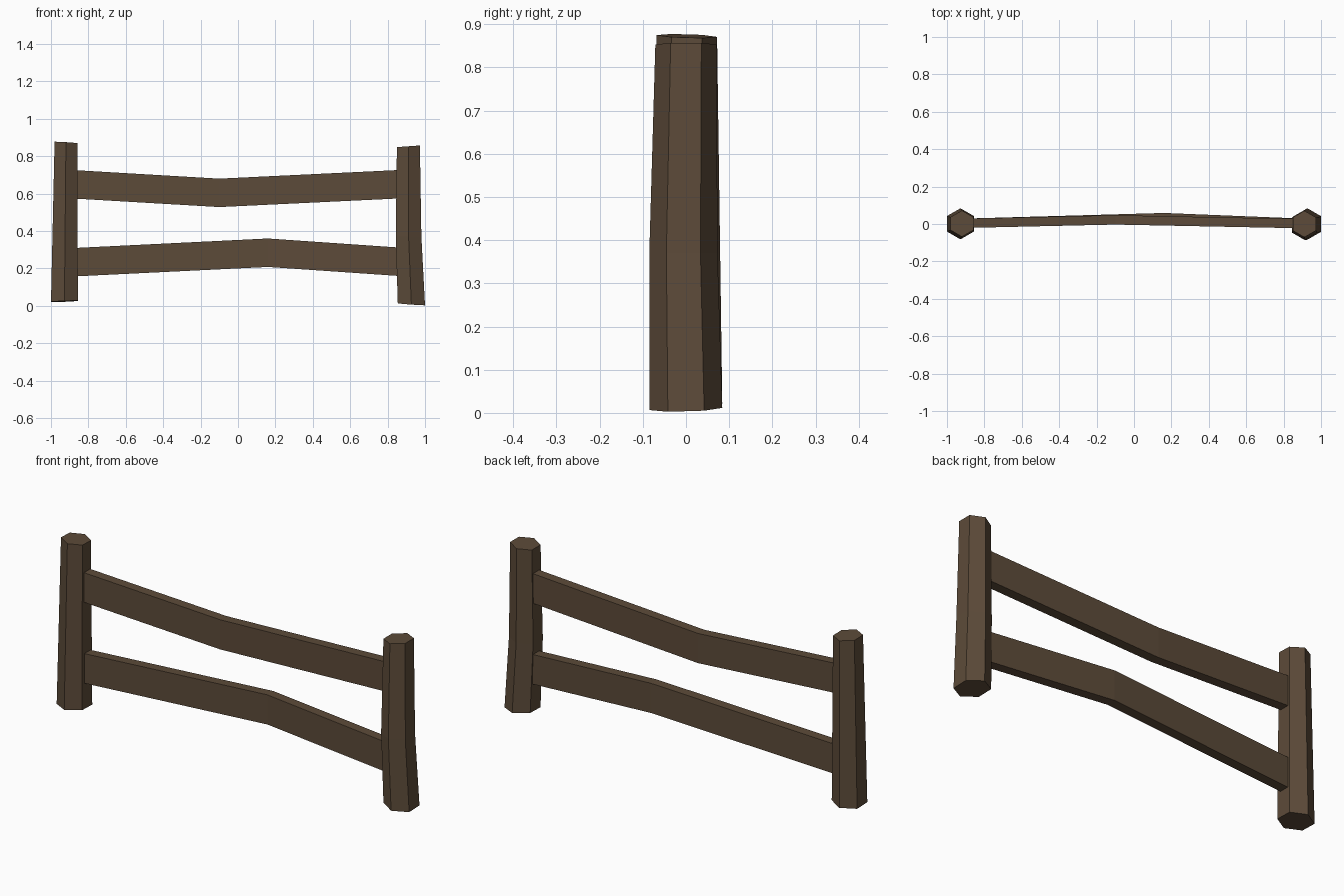
import bpy, bmesh
from math import sin, cos, tau

cube = bpy.data.objects.get("Cube")
if cube:
    bpy.data.objects.remove(cube, do_unlink=True)

# Dark brown timber
wood = bpy.data.materials.new("dark_brown_wood")
wood.use_nodes = True
wood.diffuse_color = (0.108, 0.070, 0.041, 1)
bsdf = next(n for n in wood.node_tree.nodes if n.type == "BSDF_PRINCIPLED")
bsdf.inputs["Base Color"].default_value = wood.diffuse_color
bsdf.inputs["Roughness"].default_value = 0.9


def loft(name, rings):
    """Skin a row of matching cross-sections and cap both ends."""
    bm = bmesh.new()
    loops = [[bm.verts.new(p) for p in ring] for ring in rings]
    n = len(loops[0])
    for a, b in zip(loops, loops[1:]):
        for i in range(n):
            j = (i + 1) % n
            bm.faces.new((a[i], a[j], b[j], b[i]))
    bm.faces.new(loops[0][::-1])
    bm.faces.new(loops[-1])
    bmesh.ops.recalc_face_normals(bm, faces=bm.faces)
    mesh = bpy.data.meshes.new(name)
    bm.to_mesh(mesh)
    bm.free()
    mesh.materials.append(wood)
    obj = bpy.data.objects.new(name, mesh)
    bpy.context.collection.objects.link(obj)
    return obj


def hexagon(x, y, z, radius, tilt_x=0, tilt_y=0):
    """Six-sided section with corners on +-y and a slightly tilted plane."""
    points = []
    for i in range(6):
        dx, dy = radius * sin(tau * i / 6), radius * cos(tau * i / 6)
        points.append((x + dx, y + dy, z + tilt_x * dx + tilt_y * dy))
    return points


def plank(x, y, z, thick=0.05, tall=0.152):
    """Upright rectangular section across a rail."""
    return [(x, y + sy * thick / 2, z + sz * tall / 2)
            for sy, sz in ((-1, -1), (1, -1), (1, 1), (-1, 1))]


# Posts: tapered hexagonal timbers, the left one bent
loft("left_post", [hexagon(0.927, 0, 0.009, 0.084, -0.07, 0.03),
                   hexagon(0.912, -0.006, 0.37, 0.079),
                   hexagon(0.911, 0, 0.853, 0.071, 0.07)])
loft("right_post", [hexagon(-0.928, 0.001, 0.024, 0.083, 0.04, -0.03),
                    hexagon(-0.920, 0.002, 0.873, 0.070, -0.06, -0.03)])

# Rails: the upper sags, the lower rises, both bow backwards
loft("upper_rail", [plank(-0.90, 0.004, 0.651), plank(-0.1, 0.022, 0.604),
                    plank(0.90, 0.002, 0.652)])
loft("lower_rail", [plank(-0.90, 0.004, 0.232), plank(0.16, 0.034, 0.284),
                    plank(0.90, 0.004, 0.233)])
